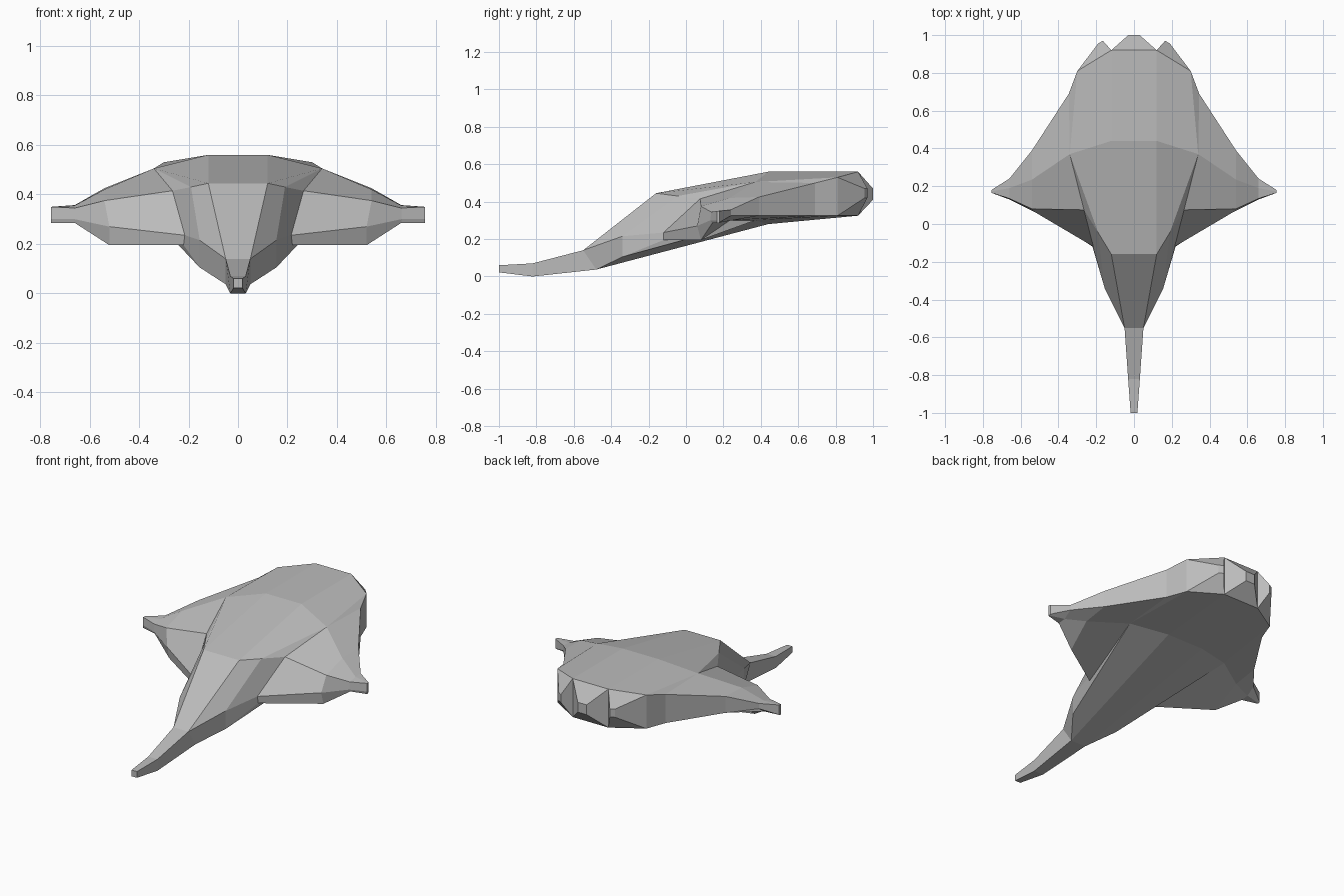
import bpy
import bmesh
from math import radians

default_cube = bpy.data.objects.get("Cube")
if default_cube:
    bpy.data.objects.remove(default_cube)


def make_material(name, level):
    material = bpy.data.materials.new(name)
    material.use_nodes = True
    colour = (level, level, level, 1)
    material.diffuse_color = colour
    material.node_tree.nodes["Principled BSDF"].inputs["Base Color"].default_value = colour
    return material


bm = bmesh.new()


def add_face(points):
    """Add one face, leaving out repeated corners."""
    corners = list(dict.fromkeys(points))
    if len(corners) > 2:
        bm.faces.new([bm.verts.new(point) for point in corners])


def add_strip(first, second):
    """Bridge two rows of points with quads, or triangles where points repeat."""
    for i in range(len(first) - 1):
        add_face([first[i], first[i + 1], second[i + 1], second[i]])


def add_bump(outer, inner):
    """Raise a tapered block from an open four-sided hole."""
    add_strip(outer + outer[:1], inner + inner[:1])
    add_face(inner)


# Upper deck rows, each running from the centre line out to the wing tip
shoulder = (.34, .37, .505)
deck_front = [(0, -.16, .445), (.12, -.16, .445), (.19, -.045, .43), (.265, .075, .415),
              (.54, .08, .375), (.66, .135, .345), (.755, .165, .35)]
deck_middle = [(0, .44, .56), (.12, .44, .56), shoulder, shoulder,
               (.54, .235, .42), (.66, .19, .355), (.755, .172, .35)]
deck_rear = [(0, .92, .56), (.12, .92, .56), (.3, .81, .53), (.345, .69, .5),
             (.54, .39, .425), (.66, .24, .357), (.755, .18, .35)]

# Underside rows
belly_side = (.34, .37, .3)
belly_rear = [(x, y, .325) for x, y, z in deck_rear[:-1]] + [(.755, .18, .29)]
belly_middle = [(0, .44, .28), (.12, .44, .28), belly_side, belly_side,
                (.54, .235, .3), (.66, .19, .29), (.755, .172, .285)]
belly_front = [(0, -.48, .037), (.05, -.48, .037), (.155, -.34, .105), (.22, -.12, .195),
               (.52, .08, .195), (.66, .14, .285), (.755, .165, .285)]

# Edge between the sloping front faces and the lower sides
cheek = [(.05, -.55, .14), (.155, -.34, .215), (.215, -.12, .235)]
wing_lip = [cheek[-1], (.52, .06, .27), (.66, .13, .3), (.755, .165, .3)]

# Deck, belly and rear sides of the wings
add_strip(deck_front, deck_middle)
add_strip(deck_middle, deck_rear)
add_strip(deck_rear[2:], belly_rear[2:])
add_strip(belly_rear, belly_middle)
add_strip(belly_middle, belly_front)

# Wing fronts and tips
add_strip(deck_front[3:], wing_lip)
add_strip(wing_lip, belly_front[3:])
tip_rows = (deck_front, deck_middle, deck_rear, belly_rear, belly_middle, belly_front, wing_lip)
add_face([row[-1] for row in tip_rows])

# Sloping head: centre panel, upper sides and lower sides
neck = [(0, -.55, .14), cheek[0]]
add_strip(neck, deck_front[:2])
add_strip(deck_front[1:4], cheek)
add_strip(cheek, belly_front[1:4])

# Narrow beak, from the neck to the tip
beak_top = [neck, [(0, -.82, .07), (.031, -.82, .07)], [(0, -1, .06), (.018, -1, .06)]]
beak_bottom = [belly_front[:2], [(0, -.82, 0), (.031, -.82, 0)], [(0, -1, .022), (.018, -1, .022)]]
for rows in (beak_top, beak_bottom):
    for row, following in zip(rows, rows[1:]):
        add_strip(row, following)
add_strip([row[1] for row in beak_top], [row[1] for row in beak_bottom])
add_strip(beak_top[-1], beak_bottom[-1])

# Rear blocks: half of the middle one, and one at the side
middle_end = [(x, 1, z) for x, z in ((0, .47), (.03, .47), (.03, .41), (0, .41))]
middle_hole = [deck_rear[0], deck_rear[1], belly_rear[1], belly_rear[0]]
add_strip(middle_hole, middle_end)
add_face(middle_end)
add_bump([deck_rear[1], deck_rear[2], belly_rear[2], belly_rear[1]],
         [(.165, .97, .47), (.19, .955, .47), (.19, .955, .42), (.165, .97, .42)])

# Weld, mirror to the other side and merge flat panels across the centre
bmesh.ops.remove_doubles(bm, verts=bm.verts, dist=.0005)
bmesh.ops.mirror(bm, geom=bm.verts[:] + bm.edges[:] + bm.faces[:], axis='X', merge_dist=.0005)
bmesh.ops.remove_doubles(bm, verts=bm.verts, dist=.0005)
bmesh.ops.recalc_face_normals(bm, faces=bm.faces)
bmesh.ops.dissolve_limit(bm, angle_limit=radians(.5), verts=bm.verts, edges=bm.edges)

mesh = bpy.data.meshes.new("winged_hull")
bm.to_mesh(mesh)
bm.free()
mesh.materials.append(make_material("plain grey", .5))
hull = bpy.data.objects.new("winged_hull", mesh)
bpy.context.collection.objects.link(hull)
